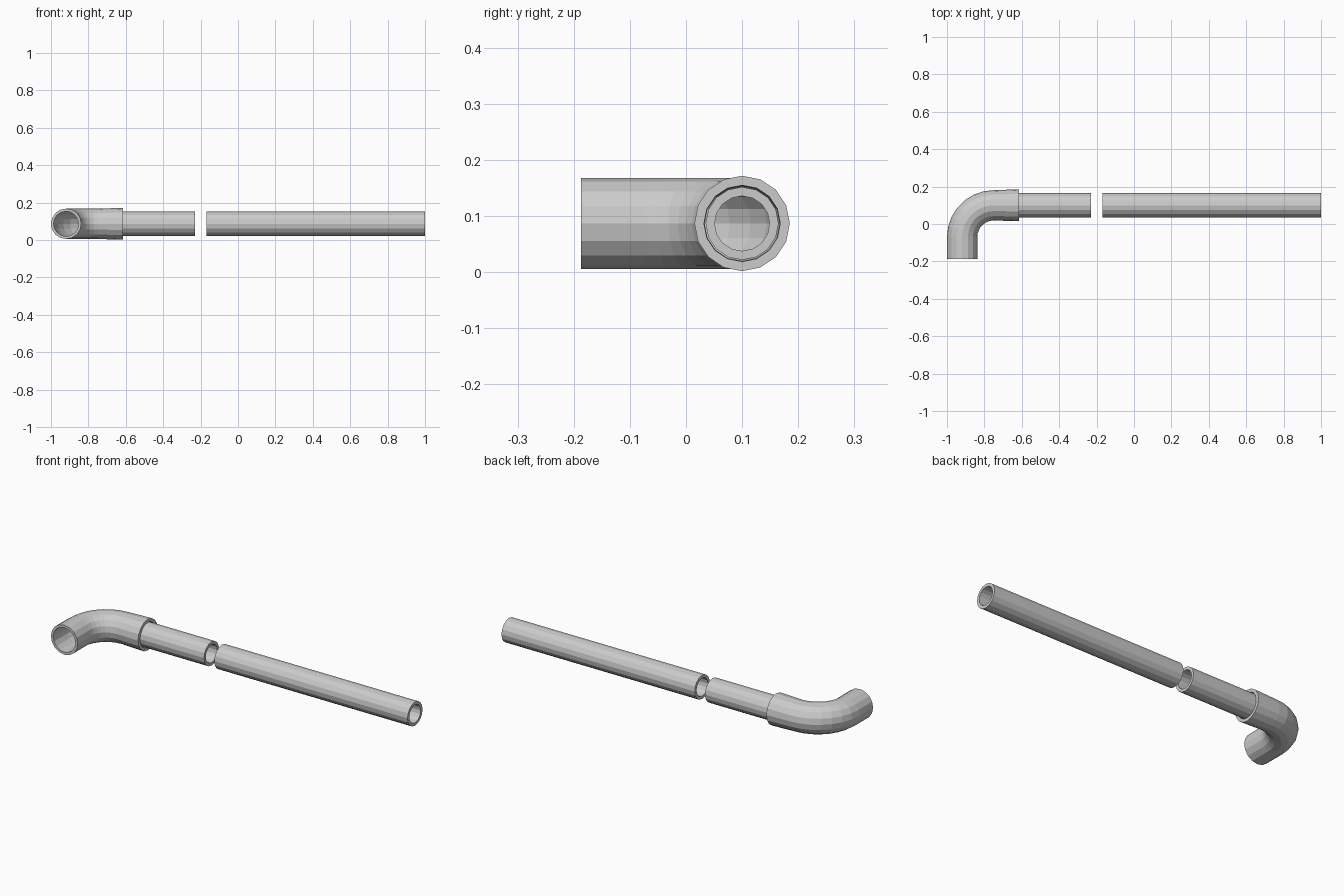
import bpy, bmesh, math
from mathutils import Vector

if "Cube" in bpy.data.objects:
    bpy.data.objects.remove(bpy.data.objects["Cube"])

SIDES = 16
CY, CZ = 0.10, 0.087        # pipe axis
UP = Vector((0, 0, 1))


def tube(name, rings):
    """Hollow tube swept along rings of (x, y, heading angle, outer r, inner r)."""
    bm = bmesh.new()
    outer, inner = [], []
    for x, y, ang, ro, ri in rings:
        side = Vector((-math.sin(ang), math.cos(ang), 0))
        for loops, r in ((outer, ro), (inner, ri)):
            loop = []
            for i in range(SIDES):
                a = 2 * math.pi * i / SIDES
                p = Vector((x, y, CZ)) + r * (math.cos(a) * side + math.sin(a) * UP)
                loop.append(bm.verts.new(p))
            loops.append(loop)
    # outside, far rim, inside and back to the first rim: one closed skin
    skin = outer + inner[::-1]
    for a, b in zip(skin, skin[1:] + skin[:1]):
        for i in range(SIDES):
            j = (i + 1) % SIDES
            bm.faces.new((a[i], a[j], b[j], b[i]))
    bmesh.ops.recalc_face_normals(bm, faces=bm.faces)
    mesh = bpy.data.meshes.new(name)
    bm.to_mesh(mesh)
    bm.free()
    ob = bpy.data.objects.new(name, mesh)
    bpy.context.collection.objects.link(ob)
    return ob


# Elbow: straight leg, quarter bend, slightly flared socket
R, LEG_X, STEPS = 0.17, -0.919, 7
bx, by = LEG_X + R, CY - R
elbow = [(LEG_X, -0.187, math.pi / 2, 0.081, 0.067)]
for k in range(STEPS + 1):
    t = math.pi / 2 * k / STEPS
    elbow.append((bx - R * math.cos(t), by + R * math.sin(t),
                  math.pi / 2 - t, 0.081, 0.067))
elbow += [(-0.69, CY, 0, 0.083, 0.067), (-0.615, CY, 0, 0.085, 0.068)]
tube("elbow", elbow)

# Short pipe seated in the socket, and the long pipe after a gap
tube("short_pipe", [(-0.72, CY, 0, 0.065, 0.049), (-0.23, CY, 0, 0.065, 0.049)])
tube("long_pipe", [(-0.168, CY, 0, 0.065, 0.049), (1.0, CY, 0, 0.065, 0.049)])
